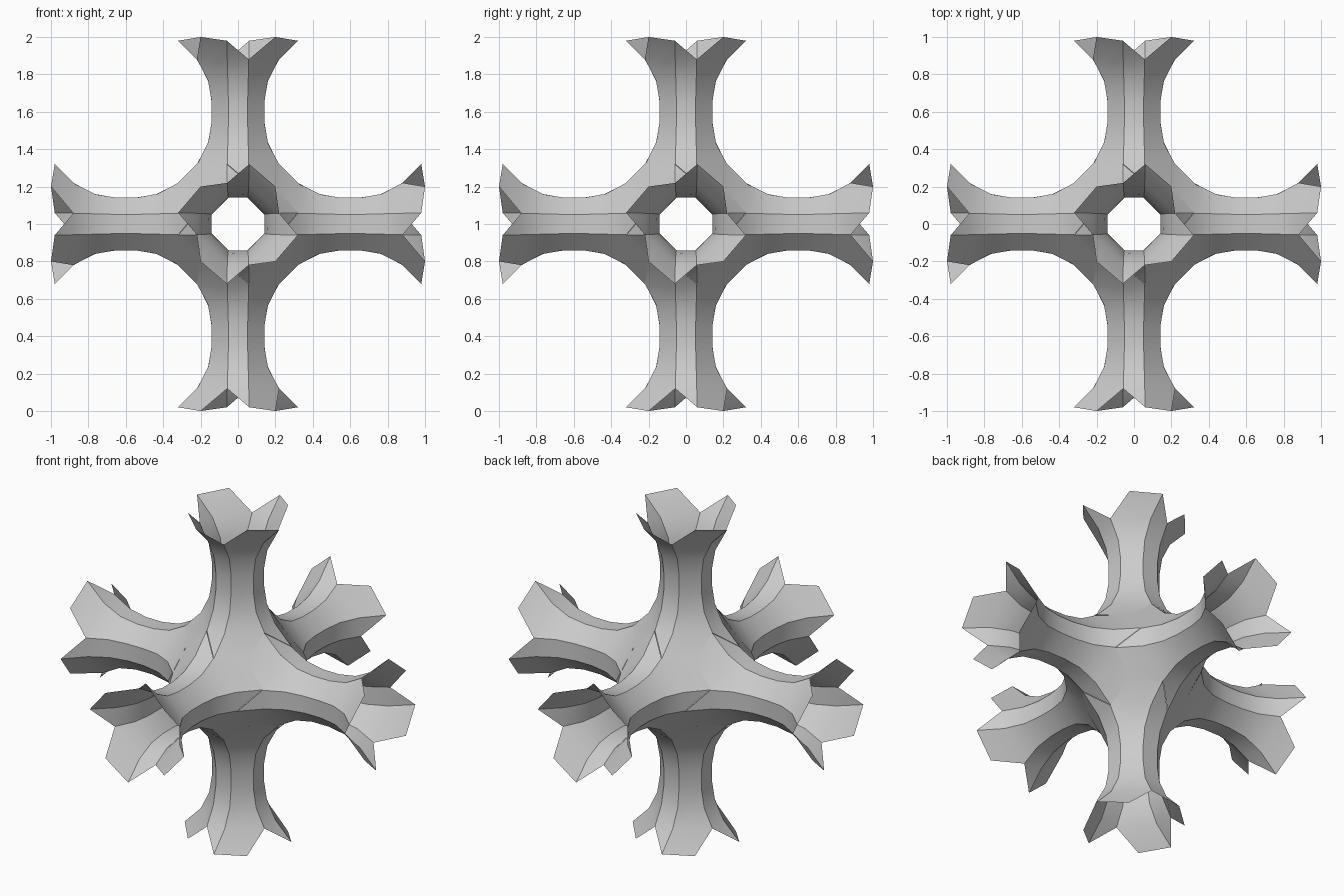
import bpy, bmesh, math
from mathutils import Matrix, Vector

if "Cube" in bpy.data.objects:
    bpy.data.objects.remove(bpy.data.objects["Cube"])

CELL = 1.2      # spacing of the repeating lattice
NECK = CELL / 2 # height of the narrowest ring on an arm
HUB = 0.2       # middle of each corner triangle, on the diagonal
STEPS = 6


def rib_point(z, side):
    """Point on the flaring arm profile at height z, on one edge of a flat strip."""
    t = abs(z - NECK) / 0.38
    return Vector((0.14 + 0.18 * t ** 2.66, side * (0.05 + 0.01 * t), z))


def rib(side, start, end):
    return [rib_point(start + (end - start) * i / STEPS, side) for i in range(STEPS + 1)]


# Each strip has two staggered ribs, which gives the lattice its twist
low_rib = rib(-1, 0.32, 0.98)
high_rib = rib(1, 0.22, 0.88)


def add_face(bm, points, matrix):
    bm.faces.new([bm.verts.new(matrix @ p) for p in points])


def add_band(bm, a, b, matrix):
    for i in range(STEPS):
        add_face(bm, (a[i], b[i], b[i + 1], a[i + 1]), matrix)


def add_arm(bm, matrix):
    quarter = Matrix.Rotation(math.pi / 2, 3, 'Z')
    next_rib = [quarter @ p for p in low_rib]
    inner = Vector((HUB, HUB, HUB))
    tip = Vector((HUB, HUB, CELL - HUB))
    for k in range(4):
        turn = matrix @ Matrix.Rotation(k * math.pi / 2, 3, 'Z')
        # flat strip and the bevel beside it
        add_band(bm, low_rib, high_rib, turn)
        add_band(bm, high_rib, next_rib, turn)
        # third of a corner triangle on the body, and the petal tip
        add_face(bm, (inner, next_rib[0], high_rib[0]), turn)
        add_face(bm, (high_rib[-1], next_rib[-1], tip), turn)


# Six hollow arms, welded into one open shell
bm = bmesh.new()
for axis, quarters in (('X', 0), ('X', 1), ('X', 2), ('X', 3), ('Y', 1), ('Y', 3)):
    add_arm(bm, Matrix.Rotation(quarters * math.pi / 2, 3, axis))
bmesh.ops.remove_doubles(bm, verts=bm.verts, dist=0.001)
bmesh.ops.triangulate(bm, faces=bm.faces)
bmesh.ops.translate(bm, verts=bm.verts, vec=(0, 0, 1))

mesh = bpy.data.meshes.new("lattice_shell")
bm.to_mesh(mesh)
bm.free()
shell = bpy.data.objects.new("lattice_shell", mesh)
bpy.context.collection.objects.link(shell)

# Plain grey
grey = bpy.data.materials.new("light_grey")
grey.use_nodes = True
colour = (0.6, 0.6, 0.6, 1)
grey.diffuse_color = colour
grey.node_tree.nodes["Principled BSDF"].inputs["Base Color"].default_value = colour
mesh.materials.append(grey)

# Smooth walls with crisp ribs
bpy.ops.object.select_all(action='DESELECT')
shell.select_set(True)
bpy.context.view_layer.objects.active = shell
bpy.ops.object.shade_smooth_by_angle(angle=math.radians(30))
